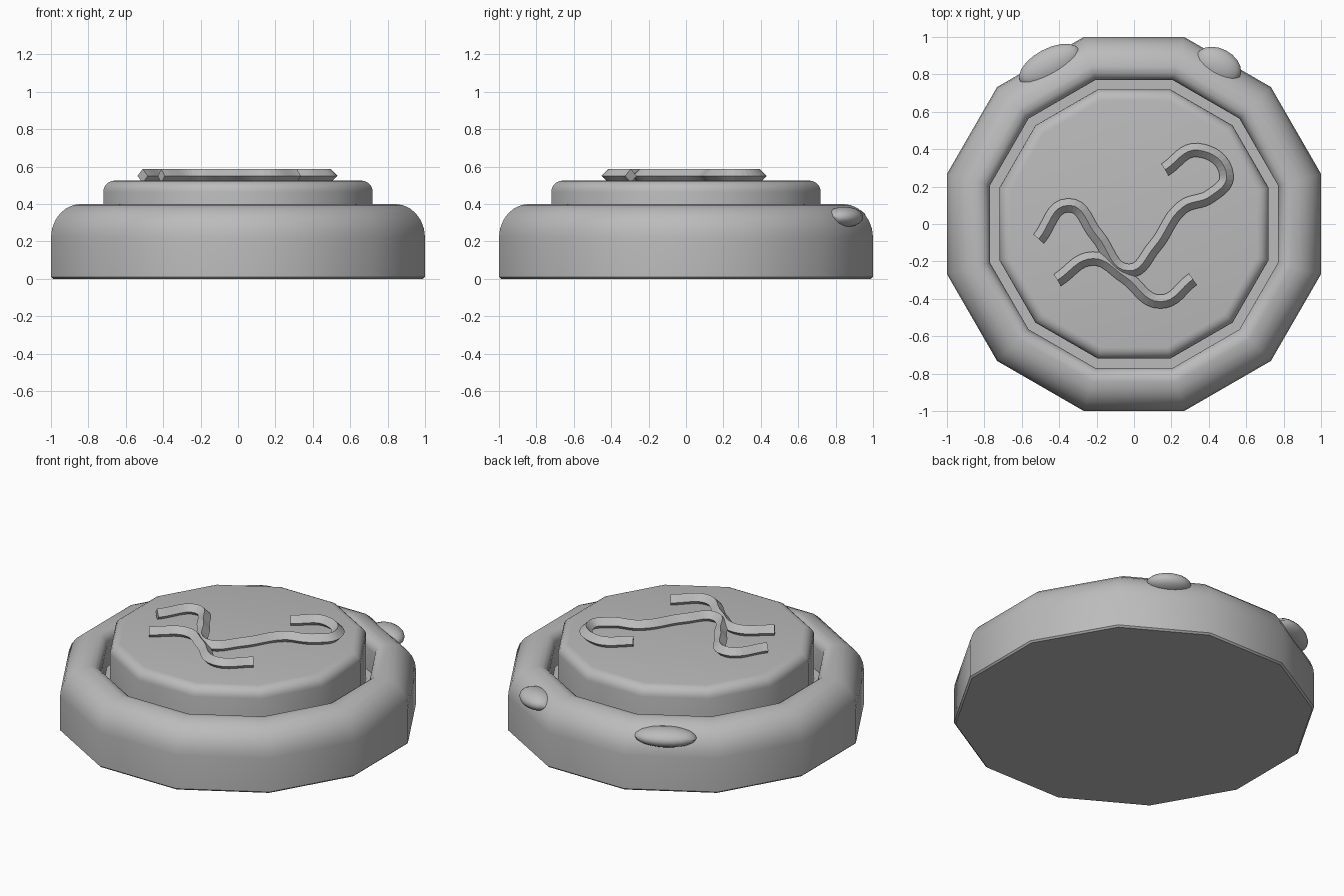
import bpy, bmesh, math
from mathutils import Matrix, Vector

cube = bpy.data.objects.get("Cube")
if cube:
    bpy.data.objects.remove(cube, do_unlink=True)

SIDES = 12

stone = bpy.data.materials.new("grey_stone")
stone.use_nodes = True
GREY = (0.5, 0.5, 0.5, 1)
stone.diffuse_color = GREY
stone.node_tree.nodes["Principled BSDF"].inputs["Base Color"].default_value = GREY


def finish(name, bm, angle):
    bmesh.ops.recalc_face_normals(bm, faces=bm.faces)
    mesh = bpy.data.meshes.new(name)
    bm.to_mesh(mesh)
    bm.free()
    mesh.materials.append(stone)
    mesh.shade_smooth()
    mesh.set_sharp_from_angle(angle=math.radians(angle))
    obj = bpy.data.objects.new(name, mesh)
    bpy.context.collection.objects.link(obj)
    return obj


def arc(cx, cz, rx, rz, a0, a1, n=6):
    steps = [math.radians(a0 + (a1 - a0) * i / n) for i in range(n + 1)]
    return [(cx + rx * math.cos(a), cz + rz * math.sin(a)) for a in steps]


def lathe(name, profile):
    """Twelve-sided turned solid; profile holds (flat-to-centre distance, z)."""
    bm = bmesh.new()
    rings = []
    for dist, z in profile:
        r = dist / math.cos(math.pi / SIDES)
        angles = [2 * math.pi * (k + 0.5) / SIDES for k in range(SIDES)]
        rings.append([bm.verts.new((r * math.cos(a), r * math.sin(a), z)) for a in angles])
    for low, high in zip(rings, rings[1:]):
        for k in range(SIDES):
            j = (k + 1) % SIDES
            bm.faces.new((low[k], low[j], high[j], high[k]))
    bm.faces.new(rings[0])
    bm.faces.new(rings[-1])
    return finish(name, bm, 35)


# Body with a rounded rim and a sunken groove
lathe("base_rim", [(0.99, 0), (1, 0.01)]
      + arc(0.84, 0.22, 0.16, 0.18, 0, 90)
      + arc(0.83, 0.34, 0.06, 0.06, 90, 180, 4)
      + [(0.77, 0.2)])

# Raised centre plate with a softened edge
lathe("centre_plate", [(0.72, 0.18)] + arc(0.66, 0.465, 0.06, 0.06, 0, 90, 5))


# Two flattened pebbles on the rear rim
def pebble(name, angle, half_length, half_depth):
    bm = bmesh.new()
    turn = Matrix.Rotation(math.radians(angle), 4, "Z")
    place = Matrix.Translation((0.96, 0, 0.33))
    size = Matrix.Diagonal((half_depth, half_length, 0.055, 1))
    bmesh.ops.create_uvsphere(bm, u_segments=20, v_segments=10, radius=1,
                              matrix=turn @ place @ size)
    finish(name, bm, 40)


pebble("left_pebble", 62, 0.13, 0.09)
pebble("right_pebble", 118, 0.18, 0.09)


# Diamond-section strokes lying on the plate
def stroke(name, points):
    curve = bpy.data.curves.new(name, "CURVE")
    curve.dimensions = "3D"
    curve.twist_mode = "Z_UP"
    curve.bevel_depth = 0.037
    curve.bevel_resolution = 0
    curve.resolution_u = 8
    curve.use_fill_caps = True
    spline = curve.splines.new("BEZIER")
    spline.bezier_points.add(len(points) - 1)
    for p, (x, y) in zip(spline.bezier_points, points):
        p.co = Vector((x, y, 0.55))
        p.handle_left_type = p.handle_right_type = "AUTO"
    spline.use_smooth = False
    curve.materials.append(stone)
    obj = bpy.data.objects.new(name, curve)
    bpy.context.collection.objects.link(obj)


stroke("hooked_stroke", [(-0.51, -0.08), (-0.35, 0.1), (-0.2, -0.06), (-0.03, -0.25),
                         (0.11, -0.12), (0.26, 0.09), (0.41, 0.15), (0.495, 0.26),
                         (0.34, 0.395), (0.165, 0.29)])
stroke("wavy_stroke", [(-0.41, -0.3), (-0.22, -0.185), (-0.05, -0.28),
                       (0.14, -0.415), (0.315, -0.295)])
